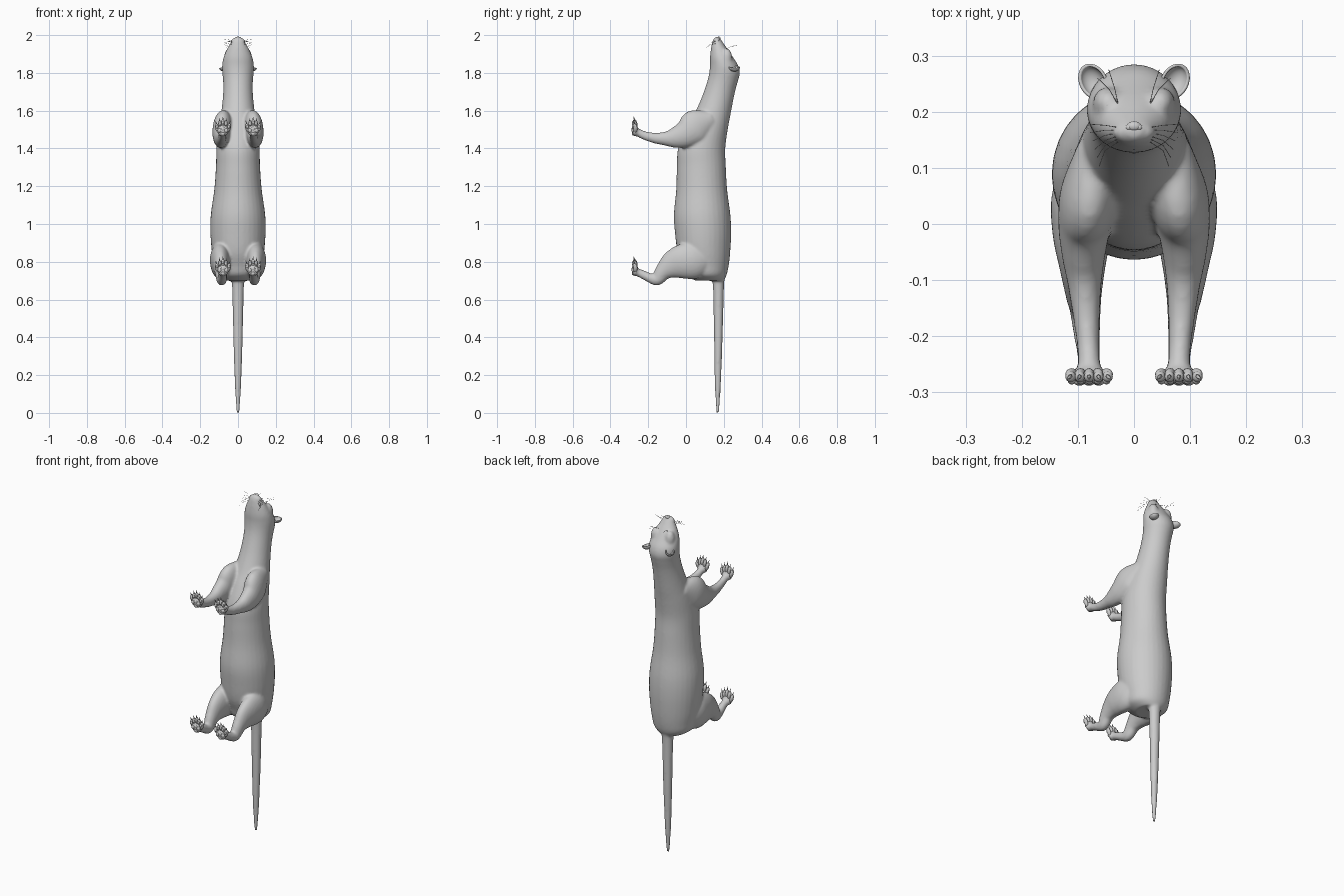
import bpy, bmesh, math
from mathutils import Vector, Matrix

if "Cube" in bpy.data.objects:
    bpy.data.objects.remove(bpy.data.objects["Cube"])


def finish(bm, name, smooth=True):
    bmesh.ops.recalc_face_normals(bm, faces=bm.faces[:])
    me = bpy.data.meshes.new(name)
    bm.to_mesh(me)
    bm.free()
    me.polygons.foreach_set("use_smooth", [smooth] * len(me.polygons))
    ob = bpy.data.objects.new(name, me)
    bpy.context.collection.objects.link(ob)
    return ob


def spline(rows, steps=5):
    # Catmull-Rom interpolation of section rows
    out = []
    for i in range(len(rows) - 1):
        a, b, c, d = (rows[max(0, min(len(rows) - 1, i + k))] for k in (-1, 0, 1, 2))
        for s in range(steps):
            t = s / steps
            out.append([0.5 * (2 * q + (r - p) * t + (2 * p - 5 * q + 4 * r - w) * t * t
                               + (3 * q - p - 3 * r + w) * t ** 3) for p, q, r, w in zip(a, b, c, d)])
    return out + [list(rows[-1])]


def loft(bm, rows, axis=None, n=32):
    # rows: x, y, z, half width along x, half depth across the path
    rows = spline(rows)
    rings = []
    for i, (x, y, z, rx, rn) in enumerate(rows):
        a, b = rows[max(i - 1, 0)], rows[min(i + 1, len(rows) - 1)]
        t = axis or Vector((0, b[1] - a[1], b[2] - a[2])).normalized()
        nrm = Vector((0, -t[2], t[1]))
        rings.append([bm.verts.new(Vector((x, y, z)) + Vector((rx * math.cos(k), 0, 0)) + nrm * rn * math.sin(k))
                      for k in (2 * math.pi * j / n for j in range(n))])
    for r0, r1 in zip(rings, rings[1:]):
        for j in range(n):
            bm.faces.new((r0[j], r0[(j + 1) % n], r1[(j + 1) % n], r1[j]))
    bm.faces.new(rings[0])
    bm.faces.new(rings[-1])


def ball(bm, loc, size, rot=None, seg=16):
    m = Matrix.Translation(loc) @ (rot or Matrix()) @ Matrix.Diagonal((*size, 1))
    bmesh.ops.create_uvsphere(bm, u_segments=seg, v_segments=seg // 2 + 2, radius=1, matrix=m)


# trunk, neck and head: z, belly y, back y, half width
PROFILE = [(.70, .05, .20, .07), (.73, .00, .215, .112), (.78, -.02, .226, .125), (.85, -.045, .234, .138),
           (.95, -.058, .239, .146), (1.05, -.064, .235, .144), (1.18, -.052, .218, .126),
           (1.30, -.048, .211, .117), (1.40, -.042, .208, .114), (1.50, .0, .221, .104),
           (1.57, .038, .234, .092), (1.65, .075, .249, .082), (1.71, .098, .262, .078),
           (1.76, .114, .276, .079), (1.80, .123, .285, .083), (1.84, .127, .276, .084),
           (1.88, .127, .251, .077), (1.92, .131, .225, .061), (1.95, .136, .203, .044),
           (1.975, .143, .186, .03), (1.99, .155, .177, .014)]
FORELEG = [(.07, .14, 1.56, .03, .04), (.08, .06, 1.52, .05, .09), (.088, 0, 1.477, .047, .074),
           (.09, -.06, 1.457, .038, .055), (.088, -.11, 1.452, .03, .037), (.085, -.165, 1.455, .024, .028),
           (.082, -.215, 1.467, .02, .023), (.08, -.25, 1.482, .02, .021), (.08, -.272, 1.494, .024, .018)]
HINDLEG = [(.075, .12, .83, .05, .07), (.09, .05, .81, .057, .098), (.093, -.02, .80, .052, .092),
           (.092, -.075, .78, .041, .074), (.09, -.12, .747, .033, .047), (.087, -.152, .708, .028, .034),
           (.085, -.185, .712, .025, .026), (.082, -.217, .727, .022, .023), (.08, -.25, .742, .02, .021),
           (.08, -.272, .754, .024, .018)]
TAIL = [(0, .15, .80, .06, .06), (0, .168, .72, .04, .038), (0, .172, .66, .031, .029),
        (0, .171, .40, .025, .023), (0, .169, .20, .019, .018), (0, .168, .07, .013, .012), (0, .168, .0, .007, .007)]
PAWS = {"front": 1.495, "hind": .755}

bm = bmesh.new()
loft(bm, [(0, (a + b) / 2, z, w, (b - a) / 2) for z, a, b, w in PROFILE], Vector((0, 0, 1)))
loft(bm, TAIL)
for s in (-1, 1):
    for leg in (FORELEG, HINDLEG):
        loft(bm, [(s * r[0], *r[1:]) for r in leg])
    for z in PAWS.values():
        ball(bm, (s * .08, -.27, z), (.034, .017, .032))
    ball(bm, (s * .017, .163, 1.968), (.02, .018, .017))      # muzzle lobes
    ball(bm, (s * .046, .215, 1.88), (.028, .03, .05))        # cheeks and brow
body = finish(bm, "body")
m = body.modifiers.new("blend", 'REMESH')
m.mode, m.voxel_size, m.use_smooth_shade = 'VOXEL', .007, True
m = body.modifiers.new("soften", 'SMOOTH')
m.factor, m.iterations = .5, 6

# toes, claws and pads
for kind, z in PAWS.items():
    for s, side in ((-1, "left"), (1, "right")):
        toes, claws, pads = bmesh.new(), bmesh.new(), bmesh.new()
        for i in range(5):
            k = i - 2
            x, tz = s * .08 + k * .0155, z + .032 - abs(k) ** 1.6 * .007
            tilt = Matrix.Rotation(k * .16, 4, 'Y')
            ball(toes, (x, -.268, tz), (.0095, .011, .022), tilt)
            ball(toes, (x + k * .001, -.272, tz + .015), (.009, .01, .011), tilt)
            ball(pads, (x, -.279, tz + .009), (.007, .007, .009))
            bmesh.ops.create_cone(claws, cap_ends=True, segments=8, radius1=.0045, radius2=.0004, depth=.024,
                                  matrix=Matrix.Translation((x + k * .0025, -.274, tz + .031)) @ tilt
                                  @ Matrix.Rotation(.3, 4, 'X'))
        for k in (-1, 0, 1):
            ball(pads, (s * .08 + k * .017, -.28, z + .008 - abs(k) * .008), (.011, .008, .011))
        ball(pads, (s * .08, -.279, z - .017), (.012, .008, .01))
        finish(toes, f"{kind}_toes_{side}")
        finish(claws, f"{kind}_claws_{side}")
        finish(pads, f"{kind}_pads_{side}")

for s, side in ((-1, "left"), (1, "right")):
    # cupped ear opening forward
    bm = bmesh.new()
    ball(bm, (0, 0, 0), (1, 1, 1), seg=24)
    bmesh.ops.delete(bm, geom=[v for v in bm.verts if v.co.z > .05], context='VERTS')
    bm.transform(Matrix.Translation((s * .073, .254, 1.832)) @ Matrix.Rotation(s * .25, 4, 'Y')
                 @ Matrix.Rotation(s * -.5, 4, 'Z') @ Matrix.Diagonal((.023, .031, .022, 1)))
    ear = finish(bm, "ear_" + side)
    m = ear.modifiers.new("thickness", 'SOLIDIFY')
    m.thickness, m.offset = .005, 0
    # eye
    bm = bmesh.new()
    ball(bm, (s * .045, .212, 1.918), (.01, .01, .01))
    finish(bm, "eye_" + side)

# nose
bm = bmesh.new()
ball(bm, (0, .174, 1.984), (.013, .009, .008))
for s in (-1, 1):
    ball(bm, (s * .009, .172, 1.984), (.006, .006, .006))
finish(bm, "nose")


def hairs(name, paths, r):
    cu = bpy.data.curves.new(name, 'CURVE')
    cu.dimensions, cu.bevel_depth, cu.bevel_resolution = '3D', r, 0
    for pts in paths:
        sp = cu.splines.new('POLY')
        sp.points.add(len(pts) - 1)
        for p, q in zip(sp.points, pts):
            p.co = (*q, 1)
            p.radius = 1
    bpy.context.collection.objects.link(bpy.data.objects.new(name, cu))


# whiskers on the muzzle and brows
paths = []
for s in (-1, 1):
    for i in range(6):
        y, z = .172 - i * .005, 1.968 - (i % 3) * .007
        paths.append([(s * .028, y, z), (s * .052, y - .004 * i + .004, z + .008 - .003 * i),
                      (s * (.082 - i * .004), y - .01 * i + .006, z + .012 - .007 * i)])
    for i in range(2):
        paths.append([(s * .028, .212, 1.925), (s * (.034 + i * .01), .24, 1.94),
                      (s * (.045 + i * .02), .275 - i * .015, 1.945)])
hairs("whiskers", paths, .0006)
